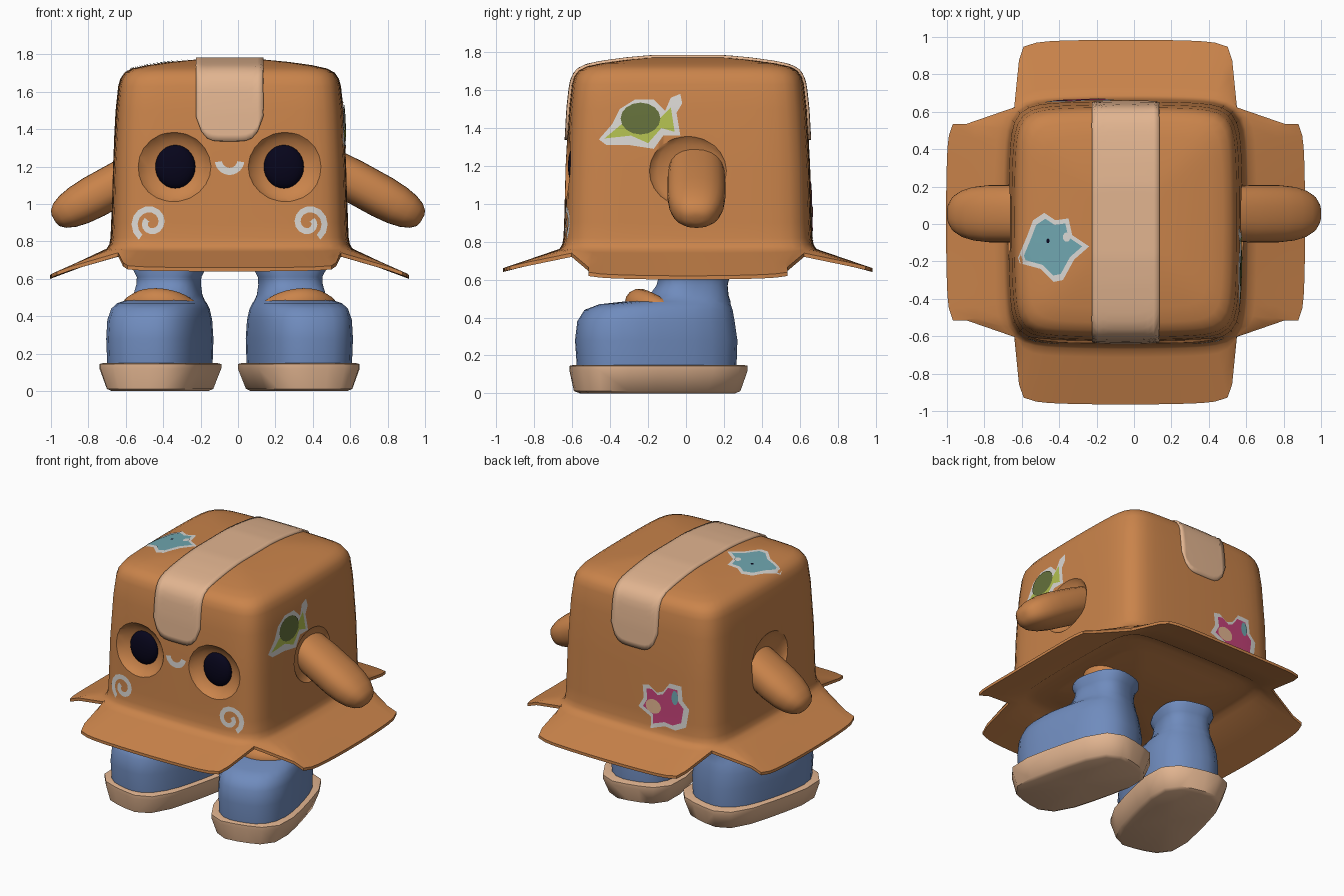
import bpy, bmesh, math
from math import sin, cos, pi, radians
from mathutils import Vector, Matrix
from mathutils.bvhtree import BVHTree

if "Cube" in bpy.data.objects:
    bpy.data.objects.remove(bpy.data.objects["Cube"])

CX, CY = -0.045, 0.01          # centre of the box body


def material(name, *rgb):
    m = bpy.data.materials.new(name)
    m.use_nodes = True
    m.diffuse_color = (*rgb, 1)
    m.node_tree.nodes["Principled BSDF"].inputs["Base Color"].default_value = (*rgb, 1)
    return m


CARD = material("cardboard orange", .59, .23, .07)
TAN = material("tan", .76, .46, .28)
BLUE = material("boot blue", .16, .26, .51)
DARK = material("dark navy", .002, .0015, .011)
WHITE = material("off white", .70, .68, .65)
OLIVE = material("olive green", .13, .165, .045)
LIME = material("lime", .45, .53, .08)
TEAL = material("teal", .16, .38, .43)
PINK = material("pink", .55, .055, .19)


def finish(name, bm, mat, angle=40):
    bmesh.ops.recalc_face_normals(bm, faces=bm.faces)
    me = bpy.data.meshes.new(name)
    bm.to_mesh(me)
    bm.free()
    ob = bpy.data.objects.new(name, me)
    bpy.context.collection.objects.link(ob)
    me.materials.append(mat)
    smooth(ob, angle)
    return ob


def smooth(ob, angle):
    bpy.ops.object.select_all(action='DESELECT')
    ob.select_set(True)
    bpy.context.view_layer.objects.active = ob
    bpy.ops.object.shade_smooth_by_angle(angle=radians(angle))


def loft(rings):
    """Skin closed rings and cap both ends with a fan."""
    bm = bmesh.new()
    rows = [[bm.verts.new(p) for p in r] for r in rings]
    n = len(rows[0])
    for a, b in zip(rows, rows[1:]):
        for i in range(n):
            bm.faces.new((a[i], a[(i + 1) % n], b[(i + 1) % n], b[i]))
    for row in (rows[0], rows[-1]):
        c = bm.verts.new(sum((v.co for v in row), Vector()) / n)
        for i in range(n):
            bm.faces.new((row[i], row[(i + 1) % n], c))
    return bm


def superellipse(a, power):
    s, c = sin(a), cos(a)
    k = (abs(s) ** power + abs(c) ** power) ** (-1 / power)
    return s * k, c * k


def ellipsoid(name, centre, radii, mat, seg=24, rings=14):
    bm = bmesh.new()
    bmesh.ops.create_uvsphere(bm, u_segments=seg, v_segments=rings, radius=1,
                              matrix=Matrix.Translation(centre) @ Matrix.Diagonal((*radii, 1)))
    return finish(name, bm, mat)


# ---- box body with four flaps and a rounded belly ----
STEPS = 96
SQUARE = [superellipse(2 * pi * i / STEPS, 9) for i in range(STEPS)]
SQUARE = [(x * (1 - .03 * y * y), y * (1 - .03 * x * x)) for x, y in SQUARE]   # bulging walls


def box_ring(scale, z):
    return [Vector((CX + .635 * scale * x, CY + .655 * scale * y, z)) for x, y in SQUARE]


def flap_ring(dz):
    pts = []
    for x, y in SQUARE:
        side = abs(x) > abs(y)
        u = min(abs(x), abs(y)) / max(abs(x), abs(y))
        grow = 1 - u ** 10
        px, py, z = .66 * x, .68 * y, .735
        if u < .999 and side:
            px += math.copysign(.30 * grow, x)
            py = max(-.525, min(.525, py * 1.05))
            z -= .12 * grow - .02 * u * u
        elif u < .999:
            py += math.copysign(.295 * grow, y)
            px = max(-.57, min(.57, px * 1.12))
            z -= .08 * grow - .01 * u * u
        pts.append(Vector((CX + px, CY + py, z + dz)))
    return pts


def between(a, b, t):
    return [p.lerp(q, t) for p, q in zip(a, b)]


profile = [(.3, 1.772), (.5, 1.76), (.7, 1.742), (.82, 1.725), (.885, 1.703), (.92, 1.67), (.938, 1.63),
           (.96, 1.5), (.985, 1.2), (.997, .9), (1.003, .82), (1.013, .785), (1.035, .762)]
top = [box_ring(s, z) for s, z in profile]
edge, under, inner = flap_ring(.005), flap_ring(-.015), box_ring(.96, .73)
bm = loft(top + [between(top[-1], edge, .15), between(top[-1], edge, .55), edge, under,
                 between(under, inner, .5), inner]
          + [box_ring(s, z) for s, z in ((.91, .752), (.82, .757), (.68, .742), (.48, .712), (.22, .692))])
surface = BVHTree.FromBMesh(bm)
body = finish("box_body", bm, CARD)

# Eye sockets and arm openings are scooped out of the box
cutters = []
for s in (-1, 1):
    cutters.append(ellipsoid("eye_cutter", (CX + s * .303, -.66, 1.203), (.212, .105, .196), CARD, 18, 12))
    cutters.append(ellipsoid("arm_cutter", (CX + s * .635, .01, 1.175), (.06, .21, .19), CARD, 18, 12))
for c in cutters:
    bpy.context.view_layer.objects.active = body
    mod = body.modifiers.new("cut", 'BOOLEAN')
    mod.operation, mod.solver, mod.object = 'DIFFERENCE', 'EXACT', c
    bpy.ops.object.modifier_apply(modifier=mod.name)
    bpy.data.objects.remove(c)
smooth(body, 46)

# ---- packing tape over the top ----
bm = bmesh.new()
rows = []
for j in range(53):
    row = []
    for i in range(13):
        u = i / 6 - 1
        start = radians(12 + 11 * abs(u) ** 5)
        a = start + (pi - 2 * start) * j / 52
        out = Vector((0, -cos(a), sin(a)))
        hit, normal, *_ = surface.ray_cast(Vector((CX + .18 * u, CY, 1.2)), out)
        normal = normal if normal.dot(out) > 0 else -normal
        row.append(bm.verts.new(hit + normal * (.016 - .008 * abs(u) ** 8)))
    rows.append(row)
for a, b in zip(rows, rows[1:]):
    for i in range(12):
        bm.faces.new((a[i], a[i + 1], b[i + 1], b[i]))
tape = finish("packing_tape", bm, TAN)
mod = tape.modifiers.new("thickness", 'SOLIDIFY')
mod.thickness, mod.offset = .026, 0

# ---- arms, boots and eyes ----
for s, tag in ((1, "left"), (-1, "right")):
    ellipsoid(tag + "_pupil", (CX + s * .29, -.578, 1.2), (.107, .045, .116), DARK)

    start, end = Vector((.45, .055, 1.215)), Vector((.985, .055, .92))
    axis = (end - start).normalized()
    up = axis.cross(Vector((0, 1, 0)))
    rings = []
    for t, k in ((0, .92), (.3, 1), (.6, 1), (.75, .94), (.86, .82), (.94, .64), (.985, .42), (1, .2)):
        c = start.lerp(end, t)
        ring = [c + Vector((0, .153 * k * x, 0)) + up * (.115 * k * y)
                for x, y in (superellipse(2 * pi * i / 24, 2.4) for i in range(24))]
        rings.append([Vector((s * p.x, p.y, p.z)) for p in ring])
    finish(tag + "_arm", loft(rings), CARD, 60)

    turn = Matrix.Rotation(radians(14), 3, 'Z')

    def place(x, y, z):
        p = turn @ Vector((x, y, z))
        return Vector((CX + s * (p.x + .37), p.y - .145, p.z))

    def foot_part(name, levels, mat, power, seg, angle=40):
        rings = []
        for z, front, back, half in levels:
            pts = [superellipse(2 * pi * (i + .5) / seg, power) for i in range(seg)]
            rings.append([place(half * x, (front + back) / 2 + (back - front) / 2 * y, z)
                          for x, y in pts])
        return finish(tag + name, loft(rings), mat, angle)

    foot_part("_sole", [(0, -.41, .40, .22), (.012, -.44, .425, .245), (.12, -.46, .46, .285),
                        (.145, -.46, .46, .285), (.15, -.44, .44, .265)], TAN, 3.6, 20, 46)
    foot_part("_boot", [(.13, -.43, .41, .25), (.28, -.44, .415, .255), (.38, -.428, .40, .25),
                        (.44, -.39, .39, .235), (.47, -.31, .38, .215), (.485, -.17, .38, .195),
                        (.515, -.04, .37, .175), (.57, 0, .365, .165), (.61, .01, .375, .165),
                        (.65, -.01, .40, .185), (.675, 0, .40, .18), (.68, .03, .36, .15)],
              BLUE, 2.8, 28, 50)
    foot_part("_leg", [(.64, .05, .33, .14), (.78, .05, .33, .14)], CARD, 2, 20)

    # Rounded tongue draped over the instep
    rings = []
    for j in range(21):
        a = pi * j / 20
        mid = Vector((-.195 * cos(a), .11 - .215 * sin(a), .385 + .095 * sin(a)))
        out = Vector((-cos(a), -sin(a), 0))
        r = .072 * max(.45, sin(a) ** .35)
        rings.append([place(*(mid + out * (r * cos(b)) + Vector((0, 0, r * sin(b)))))
                      for b in (2 * pi * k / 14 for k in range(14))])
    finish(tag + "_boot_tongue", loft(rings), CARD)

# ---- thin painted plates laid on the box ----
FACES = {"front": (lambda u, v: (u, -3, v), (0, 1, 0)), "back": (lambda u, v: (u, 3, v), (0, -1, 0)),
         "left": (lambda u, v: (3, u, v), (-1, 0, 0)), "top": (lambda u, v: (u, v, 3), (0, 0, -1))}


def plate(name, polys, side, mat, lift=.003):
    origin, ray = FACES[side]
    bm = bmesh.new()
    for poly in polys:
        bm.faces.new([bm.verts.new((u, v, 0)) for u, v in poly])
    bmesh.ops.remove_doubles(bm, verts=bm.verts, dist=1e-5)
    bmesh.ops.triangulate(bm, faces=bm.faces)
    bmesh.ops.subdivide_edges(bm, edges=bm.edges, cuts=3, use_grid_fill=True)
    for v in bm.verts:
        hit = surface.ray_cast(Vector(origin(v.co.x, v.co.y)), Vector(ray))[0]
        v.co = hit - Vector(ray) * lift
    ob = finish(name, bm, mat)
    if ob.data.polygons[0].normal.dot(Vector(ray)) > 0:
        ob.data.flip_normals()


def oval(u, v, ru, rv):
    return [(u + ru * cos(2 * pi * i / 16), v + rv * sin(2 * pi * i / 16)) for i in range(16)]


def ribbon(cu, cv, a0, a1, r0, r1, width, flip=1, n=18):
    pairs = []
    for i in range(n + 1):
        a, r = radians(a0 + (a1 - a0) * i / n), r0 + (r1 - r0) * i / n
        pairs.append([(cu + flip * k * cos(a), cv + k * sin(a)) for k in (r - width / 2, r + width / 2)])
    return [[p[0], p[1], q[1], q[0]] for p, q in zip(pairs, pairs[1:])]


def shrink(poly, k):
    cu, cv = (sum(p[i] for p in poly) / len(poly) for i in (0, 1))
    return [(cu + (u - cu) * k, cv + (v - cv) * k) for u, v in poly]


plate("mouth", ribbon(CX, 1.235, 188, 352, .06, .06, .038), "front", WHITE)
for s, tag in ((1, "left"), (-1, "right")):
    plate(tag + "_cheek_swirl", ribbon(CX + s * .422, .9, -55, 400, .094, .024, .033, s), "front", WHITE)

fish = [(-.46, 1.34), (-.39, 1.42), (-.35, 1.50), (-.27, 1.55), (-.17, 1.55), (-.11, 1.49), (-.08, 1.56),
        (-.03, 1.58), (-.02, 1.53), (-.05, 1.48), (-.03, 1.36), (-.12, 1.36), (-.17, 1.29), (-.3, 1.31),
        (-.42, 1.31)]
lime = [(-.43, 1.345), (-.34, 1.42), (-.16, 1.43), (-.08, 1.51), (-.06, 1.38), (-.13, 1.40),
        (-.2, 1.32), (-.29, 1.36)]
plate("fish_sticker_border", [fish], "left", WHITE)
plate("fish_sticker_fins", [lime], "left", LIME, .006)
plate("fish_sticker_shell", [oval(-.24, 1.45, .105, .084)], "left", OLIVE, .009)

blob = [(-.62, -.18), (-.57, -.06), (-.54, .02), (-.48, .06), (-.42, .02), (-.35, .03), (-.33, -.06),
        (-.24, -.12), (-.32, -.19), (-.38, -.30), (-.43, -.31), (-.5, -.24), (-.61, -.21)]
plate("top_sticker_border", [blob], "top", WHITE)
plate("top_sticker_fill", [shrink(blob, .82)], "top", TEAL, .006)
plate("top_sticker_spot", [oval(-.36, -.07, .02, .025)], "top", WHITE, .009)
plate("top_sticker_dot", [oval(-.46, -.09, .009, .012)], "top", DARK, .009)

cat = [(-.12, 1.09), (-.17, 1.10), (-.23, 1.06), (-.28, 1.08), (-.33, 1.15), (-.42, 1.15), (-.43, 1.05),
       (-.48, 1.0), (-.46, .87), (-.38, .83), (-.30, .84), (-.19, .80), (-.19, .88), (-.09, .93), (-.13, 1.0)]
plate("back_sticker_border", [cat], "back", WHITE)
plate("back_sticker_fill", [shrink(cat, .8)], "back", PINK, .006)
plate("back_sticker_face", [oval(-.21, .96, .06, .05)], "back", TAN, .009)
plate("back_sticker_ear", [oval(-.375, 1.06, .025, .05)], "back", TEAL, .009)
